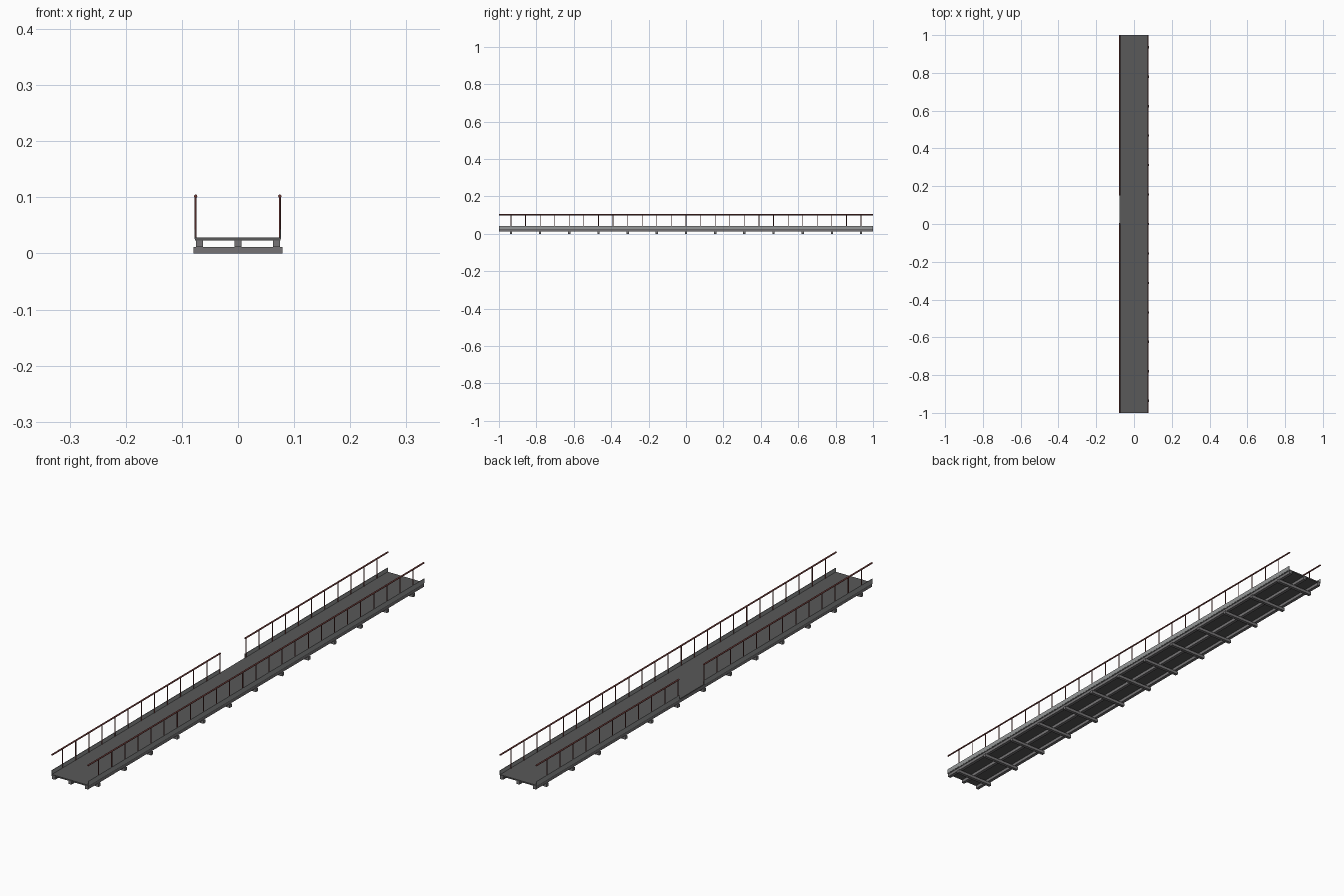
import bpy, math

if "Cube" in bpy.data.objects:
    bpy.data.objects.remove(bpy.data.objects["Cube"])


def material(name, rgb):
    m = bpy.data.materials.new(name)
    m.diffuse_color = (*rgb, 1)
    m.use_nodes = True
    m.node_tree.nodes["Principled BSDF"].inputs["Base Color"].default_value = m.diffuse_color
    return m


DECK = material("deck_grey", (0.10, 0.10, 0.10))
STEEL = material("steel_grey", (0.18, 0.175, 0.18))
BOARD = material("board_grey", (0.30, 0.31, 0.31))
RED = material("rail_red", (0.16, 0.045, 0.04))


def finish(name, mat):
    ob = bpy.context.object
    ob.name = name
    ob.data.materials.append(mat)
    return ob


def box(name, x, y, z, mat):
    # Each axis is given as a (low, high) pair
    bpy.ops.mesh.primitive_cube_add(size=1, location=[sum(a) / 2 for a in (x, y, z)])
    bpy.context.object.scale = [a[1] - a[0] for a in (x, y, z)]
    bpy.ops.object.transform_apply(location=False, rotation=False, scale=True)
    return finish(name, mat)


def rod(name, x, y, z, r, mat, along_y=False):
    # Round bar running along y or z
    span = y if along_y else z
    loc = (x, sum(y) / 2, z) if along_y else (x, y, sum(z) / 2)
    rot = (math.pi / 2, 0, 0) if along_y else (0, 0, 0)
    bpy.ops.mesh.primitive_cylinder_add(vertices=12, radius=r, depth=span[1] - span[0],
                                        location=loc, rotation=rot)
    ob = finish(name, mat)
    bpy.ops.object.shade_smooth_by_angle(angle=math.radians(40))
    return ob


# Deck plate and the three beams beneath it
box("deck", (-0.077, 0.076), (-1, 1), (0.023, 0.028), DECK)
for name, x in (("left", -0.0685), ("middle", 0), ("right", 0.0685)):
    box(name + "_long_beam", (x - 0.006, x + 0.006), (-1, 1), (0.0115, 0.023), STEEL)

# Cross beams
STEP = 0.156
for i in range(-6, 7):
    y = i * STEP
    box("cross_beam", (-0.079, 0.079), (y - 0.006, y + 0.006), (0, 0.0115), STEEL)

# Railings: the left side has a gateway just behind the middle
SIDES = (
    ("left", -0.0755, -0.0768, ((-1, 0.002), (0.150, 1))),
    ("right", 0.0745, 0.0758, ((-1, 1),)),
)
for side, x, bx, runs in SIDES:
    for y0, y1 in runs:
        box(side + "_toe_board", (bx - 0.001, bx + 0.001), (y0, y1), (0.026, 0.043), BOARD)
        rod(side + "_handrail", x, (y0, y1), 0.102, 0.003, RED, along_y=True)
        for i in range(-12, 13):
            y = i * STEP / 2
            if y0 <= y <= y1:
                rod(side + "_post", x, y, (0.027, 0.102), 0.0018, RED)
